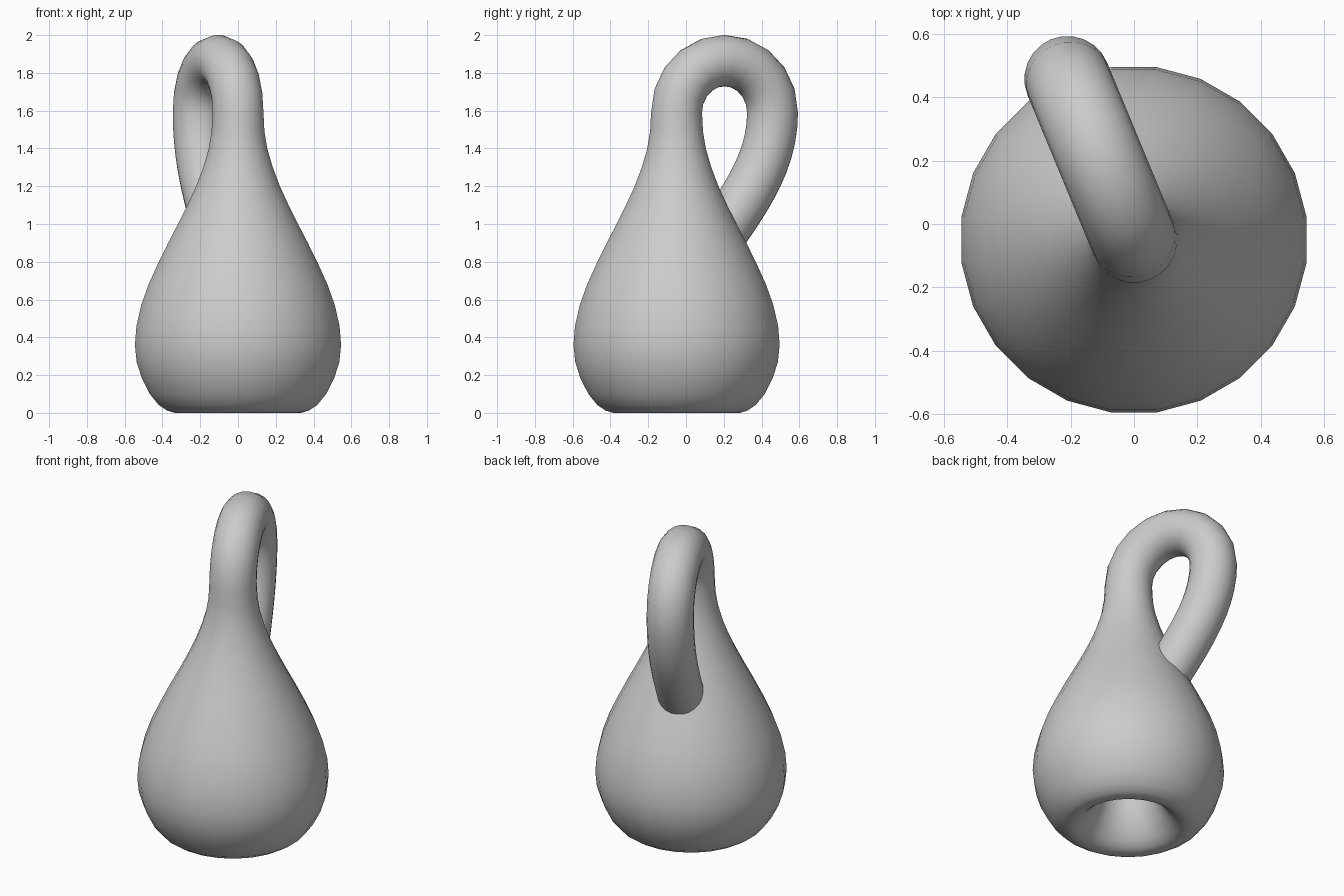
import bpy, bmesh
from math import sin, cos, pi, atan2, radians
from mathutils import Vector

cube = bpy.data.objects.get("Cube")
if cube:
    bpy.data.objects.remove(cube)

SIDES = 24
TUBE = 0.136
BEND = 0.275                      # radius of the bend over the top
BEND_Z = 1.59
AXIS = Vector((0, -0.05, 0))      # foot of the body's axis
OUT = Vector((cos(radians(112.5)), sin(radians(112.5)), 0))   # handle direction
SIDE = Vector((-OUT.y, OUT.x, 0))
UP = Vector((0, 0, 1))

# Centre line of the tube that returns through the wall to the base
P = [Vector(p) for p in ((2 * BEND, BEND_Z), (2 * BEND, 1.1), (0, 0.85), (0, 0.35))]


def descent(t, turn):
    """Ring on the returning tube: offset, height, tilt, radius."""
    s = 1 - t
    c = P[0] * s**3 + P[1] * 3 * s * s * t + P[2] * 3 * s * t * t + P[3] * t**3
    d = (P[1] - P[0]) * s * s + (P[2] - P[1]) * 2 * s * t + (P[3] - P[2]) * t * t
    return c.x, c.y, turn - atan2(-d.x, -d.y), TUBE


rings = []
# Inner tube, seen from its hollow side, down to the funnel
rings += [descent(t, 0) for t in (0.7, 0.76, 0.82, 0.88, 0.94, 1)]
# Funnel, rounded lip, belly and neck
profile = [(0.15, 0.26), (0.175, 0.17), (0.21, 0.1), (0.25, 0.045), (0.29, 0.012),
           (0.335, 0), (0.375, 0.012), (0.42, 0.042), (0.467, 0.1), (0.51, 0.185),
           (0.537, 0.27), (0.546, 0.36), (0.538, 0.46), (0.513, 0.57), (0.474, 0.68),
           (0.424, 0.79), (0.37, 0.9), (0.318, 1.0), (0.268, 1.1), (0.222, 1.2),
           (0.184, 1.3), (0.155, 1.4), (0.14, 1.49)]
rings += [(0, z, 0, r * 1.008) for r, z in profile]
# Bend over the top
for i in range(11):
    a = pi * i / 10
    rings.append((BEND - BEND * cos(a), BEND_Z + BEND * sin(a), -a, TUBE))
# Handle, through the wall and inside
rings += [descent(t / 20, -pi) for t in range(1, 15)]

bm = bmesh.new()
loops = []
for u, z, tilt, r in rings:
    centre = AXIS + OUT * u + UP * z
    across = OUT * cos(tilt) + UP * sin(tilt)
    loops.append([bm.verts.new(centre + r * (across * cos(2 * pi * j / SIDES)
                                             + SIDE * sin(2 * pi * j / SIDES)))
                  for j in range(SIDES)])
for low, high in zip(loops, loops[1:]):
    for j in range(SIDES):
        k = (j + 1) % SIDES
        bm.faces.new((low[j], low[k], high[k], high[j])).smooth = True

mesh = bpy.data.meshes.new("bottle_surface")
bm.to_mesh(mesh)
bm.free()
bottle = bpy.data.objects.new("bottle_surface", mesh)
bpy.context.collection.objects.link(bottle)

# Plain grey
grey = bpy.data.materials.new("plain_grey")
grey.use_nodes = True
colour = (0.6, 0.6, 0.6, 1)
grey.diffuse_color = colour
grey.node_tree.nodes["Principled BSDF"].inputs["Base Color"].default_value = colour
mesh.materials.append(grey)
